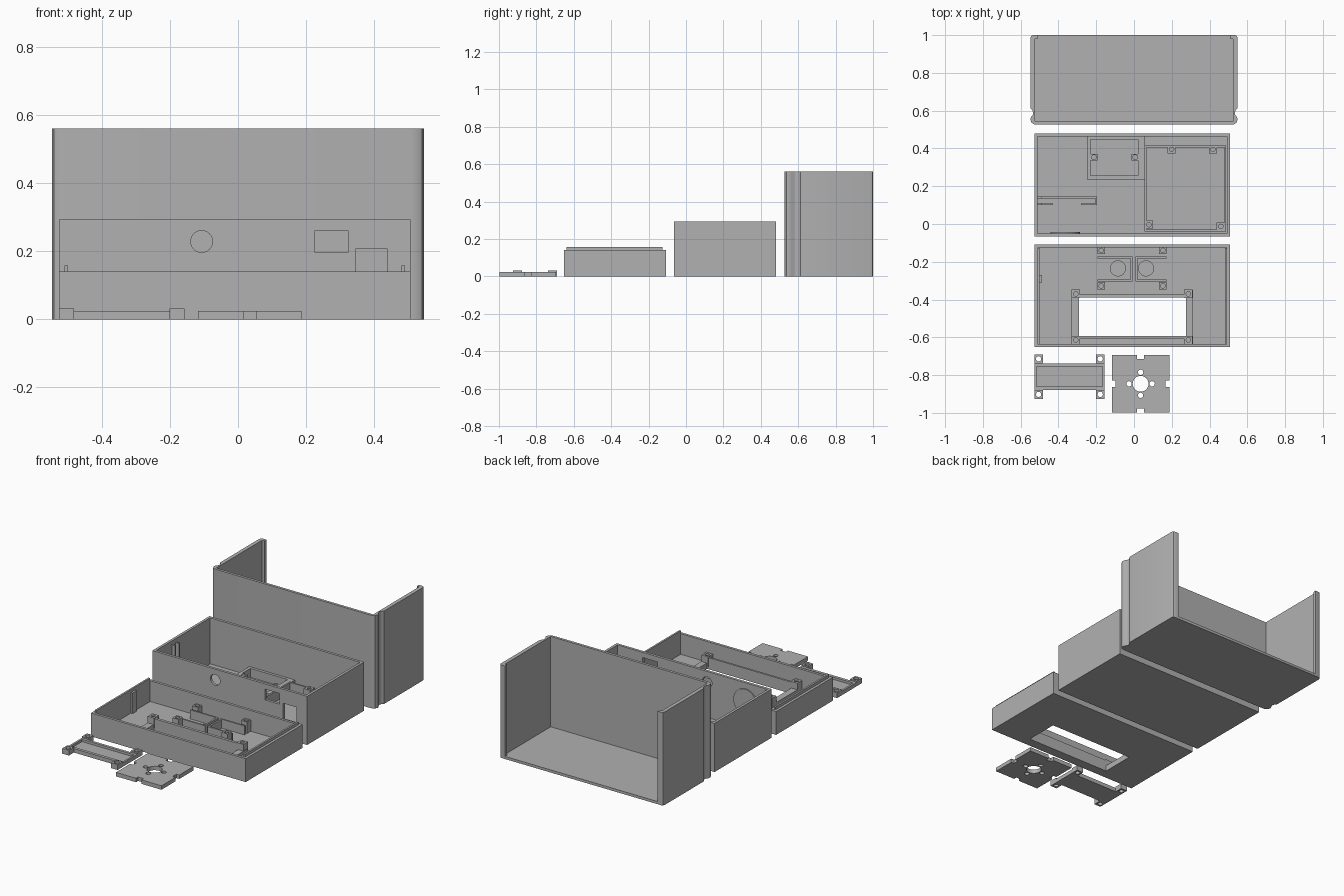
import bpy, bmesh, math
from mathutils import Matrix, Vector

if "Cube" in bpy.data.objects:
    bpy.data.objects.remove(bpy.data.objects["Cube"])

GREY = bpy.data.materials.new("plain_grey")
GREY.diffuse_color = (0.44, 0.44, 0.44, 1)
GREY.use_nodes = True
GREY.node_tree.nodes["Principled BSDF"].inputs["Base Color"].default_value = GREY.diffuse_color


def add(name, bm):
    bmesh.ops.recalc_face_normals(bm, faces=bm.faces)
    me = bpy.data.meshes.new(name)
    bm.to_mesh(me)
    bm.free()
    me.materials.append(GREY)
    ob = bpy.data.objects.new(name, me)
    bpy.context.collection.objects.link(ob)
    return ob


def box(name, x0, x1, y0, y1, z0, z1):
    bm = bmesh.new()
    size = Matrix.Diagonal((x1 - x0, y1 - y0, z1 - z0, 1))
    mid = Matrix.Translation(((x0 + x1) / 2, (y0 + y1) / 2, (z0 + z1) / 2))
    bmesh.ops.create_cube(bm, size=1, matrix=mid @ size)
    return add(name, bm)


def prism(name, pts, z0, z1):
    bm = bmesh.new()
    face = bm.faces.new([bm.verts.new((x, y, z0)) for x, y in pts])
    top = bmesh.ops.extrude_face_region(bm, geom=[face])["geom"]
    bmesh.ops.translate(bm, vec=(0, 0, z1 - z0),
                        verts=[v for v in top if isinstance(v, bmesh.types.BMVert)])
    return add(name, bm)


def rod(name, centre, r, length, axis="z", sides=32):
    bm = bmesh.new()
    turn = Matrix.Rotation(math.pi / 2, 4, "X") if axis == "y" else Matrix()
    bmesh.ops.create_cone(bm, cap_ends=True, segments=sides, radius1=r, radius2=r,
                          depth=length, matrix=Matrix.Translation(Vector(centre)) @ turn)
    return add(name, bm)


def cut(ob, *cutters):
    # subtract each cutter, then remove it
    for c in cutters:
        mod = ob.modifiers.new("cut", "BOOLEAN")
        mod.operation, mod.solver, mod.object = "DIFFERENCE", "EXACT", c
        deps = bpy.context.evaluated_depsgraph_get()
        me = bpy.data.meshes.new_from_object(ob.evaluated_get(deps))
        ob.modifiers.clear()
        ob.data = me
        bpy.data.objects.remove(c)
    return ob


def frame(name, x0, x1, y0, y1, z0, z1, t):
    return cut(box(name, x0, x1, y0, y1, z0, z1),
               box("c", x0 + t, x1 - t, y0 + t, y1 - t, z0 - 0.1, z1 + 0.1))


def screw_post(name, x, y, z0, z1, half=0.022, hole=0.012):
    return cut(box(name, x - half, x + half, y - half, y + half, z0, z1),
               rod("c", (x, y, z1), hole, 2 * (z1 - z0) - 0.004, sides=16))


# --- outer cover: floor, front and side walls, open at the back and top ---
side = [(0.51, 0.526), (0.53, 0.528), (0.542, 0.536), (0.548, 0.552), (0.546, 0.564),
        (0.536, 0.578), (0.534, 0.59), (0.538, 0.602), (0.548, 0.612),
        (0.548, 0.985), (0.544, 0.996), (0.535, 1.0)]
hollow = [(0.525, 0.542), (0.525, 0.98), (0.51, 0.98), (0.51, 1.1)]
mirrored = lambda p: p + [(-x, y) for x, y in reversed(p)]
cover = prism("outer_cover", mirrored(side), 0, 0.562)
cut(cover, prism("c", mirrored(hollow), 0.016, 0.7))

# --- main case ---
X0, X1 = -0.527, 0.508
F = 0.016
case = box("main_case", X0, X1, -0.065, 0.48, 0, 0.294)
cut(case,
    box("c", X0 + 0.016, X1 - 0.016, -0.049, 0.464, F, 0.4),
    rod("c", (-0.107, -0.06, 0.229), 0.032, 0.1, "y"),
    box("c", 0.226, 0.324, -0.1, -0.02, 0.197, 0.262),
    box("c", 0.347, 0.438, -0.1, -0.02, 0.11, 0.209))
rod("speaker_ring", (-0.365, -0.046, 0.18), 0.078, 0.008, "y", 48)

# raised seat for the small board
cut(box("small_board_seat", -0.249, 0.055, 0.235, 0.466, F - 0.002, 0.07),
    box("c", -0.23, 0.02, 0.257, 0.447, F, 0.2))
for x in (-0.212, 0.006):
    screw_post("small_board_post", x, 0.353, F - 0.002, 0.07, 0.018)

# frame and posts for the large board
frame("large_board_frame", 0.055, 0.488, -0.04, 0.415, F - 0.002, 0.08, 0.01)
for x, y in ((0.199, 0.396), (0.418, 0.396), (0.079, -0.003), (0.46, -0.013)):
    screw_post("large_board_post", x, y, F - 0.002, 0.085)

# slot that holds an upright plate
box("slot_back", -0.513, -0.195, 0.135, 0.145, F - 0.002, 0.08)
box("slot_end", -0.203, -0.195, 0.1, 0.14, F - 0.002, 0.08)
for x0, x1 in ((-0.513, -0.43), (-0.28, -0.195)):
    box("slot_front", x0, x1, 0.1, 0.108, F - 0.002, 0.08)
for y in (0.1, 0.135):
    box("slot_guide", -0.513, -0.49, y, y + 0.01, F - 0.002, 0.27)

# --- lid tray with display window ---
tray = box("lid_tray", X0, X1, -0.652, -0.108, 0, 0.141)
cut(tray,
    box("c", X0 + 0.018, X1 - 0.018, -0.636, -0.124, F, 0.3),
    box("c", -0.29, 0.275, -0.593, -0.389, -0.1, 0.1),
    *[rod("c", (x, -0.235, 0.054), 0.04, 0.1) for x in (-0.085, 0.064)])
for x in (-0.511, 0.481):
    box("lid_lip", x, x + 0.011, -0.638, -0.126, F - 0.002, 0.158)
box("lid_latch_post", -0.514, -0.488, -0.31, -0.27, F - 0.002, 0.141)

# display mount around the window
for x0, x1 in ((-0.33, -0.29), (0.275, 0.312)):
    box("display_side_bar", x0, x1, -0.637, -0.35, F - 0.002, 0.035)
for y0, y1 in ((-0.389, -0.372), (-0.605, -0.593)):
    box("display_rail", -0.29, 0.275, y0, y1, F - 0.002, 0.07)
for x in (-0.308, 0.288):
    for y in (-0.37, -0.614):
        screw_post("display_post", x, y, F - 0.002, 0.075)

# twin sensor mount
for x0, x1, xin in ((-0.192, -0.008, -0.018), (0.008, 0.172, 0.008)):
    for y in (-0.183, -0.305):
        box("sensor_rail", x0, x1, y, y + 0.01, F - 0.002, 0.07)
    box("sensor_divider", xin, xin + 0.01, -0.305, -0.173, F - 0.002, 0.07)
for x in (-0.174, 0.153):
    for y in (-0.14, -0.328):
        screw_post("sensor_post", x, y, F - 0.002, 0.085, 0.02)

# --- small clamp bracket ---
cut(box("bracket_tray", -0.527, -0.157, -0.878, -0.738, 0, 0.024),
    box("c", -0.515, -0.167, -0.86, -0.754, 0.01, 0.1))
for x in (-0.505, -0.179):
    for y in (-0.714, -0.902):
        tab = box("bracket_tab", x - 0.022, x + 0.022, y - 0.024, y + 0.024, 0, 0.032)
        cut(tab, rod("c", (x, y, 0.02), 0.014, 0.2, sides=20))

# --- square plate with notches and holes ---
cx, cy, h = 0.035, -0.846, 0.152
plate = box("square_plate", cx - h, cx + h, cy - h, cy + h, 0, 0.024)
cut(plate, rod("c", (cx, cy, 0), 0.042, 0.2))
for dx, dy in ((1, 0), (-1, 0), (0, 1), (0, -1)):
    nx, ny = cx + dx * h, cy + dy * h
    wx, wy = (0.02, 0.018) if dx else (0.018, 0.02)
    cut(plate,
        rod("c", (cx + dx * 0.061, cy + dy * 0.061, 0), 0.014, 0.2, sides=20),
        box("c", nx - wx, nx + wx, ny - wy, ny + wy, -0.1, 0.1))

# smooth round surfaces, keep edges sharp
for ob in bpy.context.collection.objects:
    ob.data.shade_smooth()
    ob.data.set_sharp_from_angle(angle=math.radians(30))
